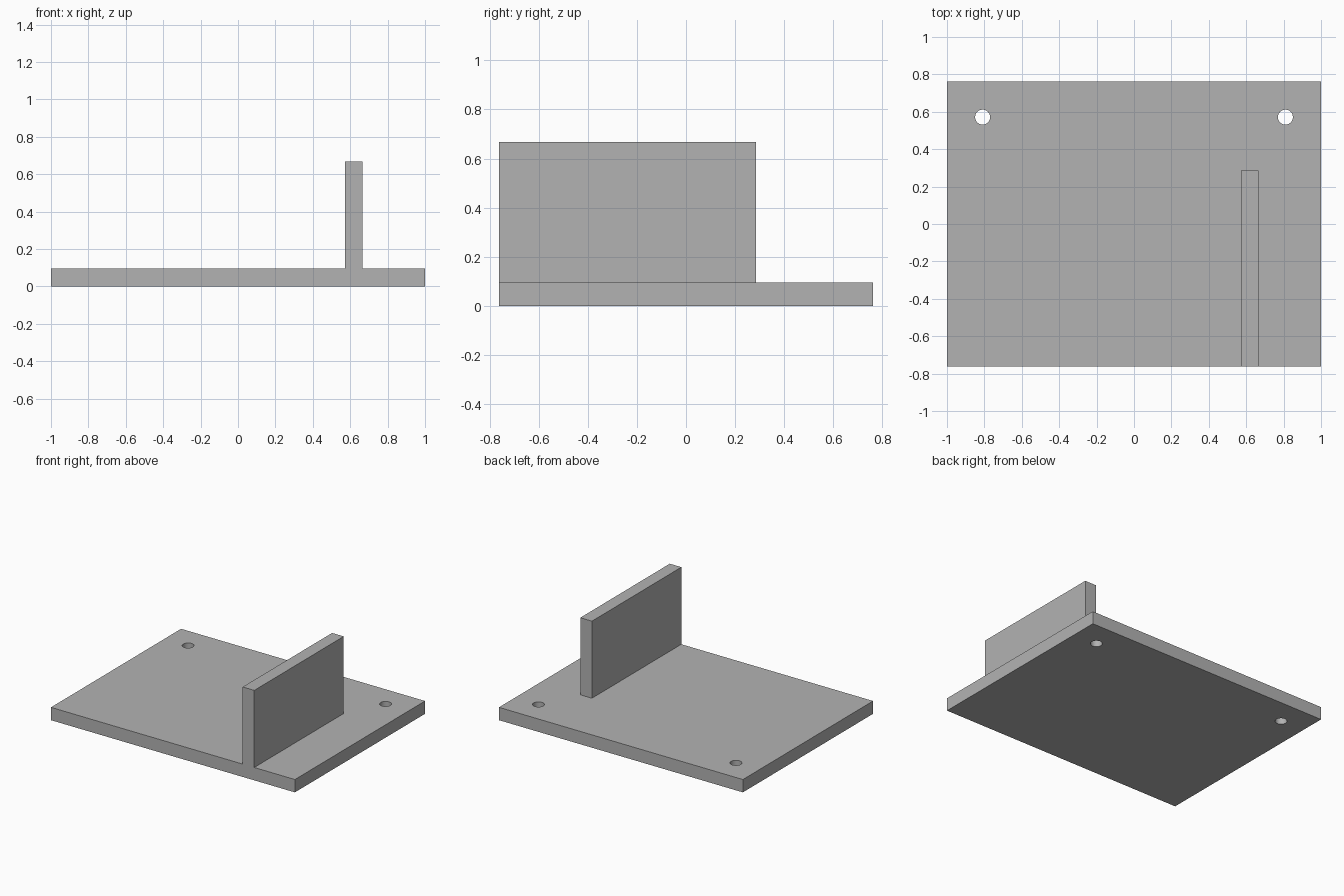
import bpy

cube = bpy.data.objects.get("Cube")
if cube:
    bpy.data.objects.remove(cube, do_unlink=True)

U = 2 / 21                       # plate thickness, the module of the part
HALF_DEPTH = 8 * U

grey = bpy.data.materials.new("plain_grey")
grey.use_nodes = True
grey.diffuse_color = (0.45, 0.45, 0.45, 1)
grey.node_tree.nodes["Principled BSDF"].inputs["Base Color"].default_value = grey.diffuse_color


def box(name, lo, hi):
    """Box between two corners, with its scale applied."""
    centre = [(a + b) / 2 for a, b in zip(lo, hi)]
    bpy.ops.mesh.primitive_cube_add(size=1, location=centre)
    ob = bpy.context.object
    ob.name = name
    ob.scale = [b - a for a, b in zip(lo, hi)]
    bpy.ops.object.transform_apply(location=True, rotation=False, scale=True)
    ob.data.materials.append(grey)
    return ob


def combine(target, tool, operation):
    """Apply a boolean to the target and remove the tool."""
    tool.hide_render = True
    mod = target.modifiers.new(operation.lower(), 'BOOLEAN')
    mod.operation = operation
    mod.solver = 'EXACT'
    mod.object = tool
    bpy.context.view_layer.objects.active = target
    bpy.ops.object.modifier_apply(modifier=mod.name)
    bpy.data.objects.remove(tool, do_unlink=True)


# Base plate with the upright wall rising from its front edge
bracket = box("base_plate_with_wall", (-1, -HALF_DEPTH, 0), (1, HALF_DEPTH, U))
wall = box("upright_wall", (6 * U, -HALF_DEPTH, U / 2), (7 * U, 3 * U, 7 * U))
combine(bracket, wall, 'UNION')

# Two round mounting holes near the rear corners
for side in (-1, 1):
    bpy.ops.mesh.primitive_cylinder_add(vertices=48, radius=0.04, depth=4 * U,
                                        location=(side * 8.5 * U, 6 * U, 0))
    drill = bpy.context.object
    drill.name = "hole_cutter"
    drill.data.materials.append(grey)
    combine(bracket, drill, 'DIFFERENCE')

bpy.ops.object.select_all(action='DESELECT')
bracket.select_set(True)
bpy.context.view_layer.objects.active = bracket
bpy.ops.object.shade_smooth_by_angle()
